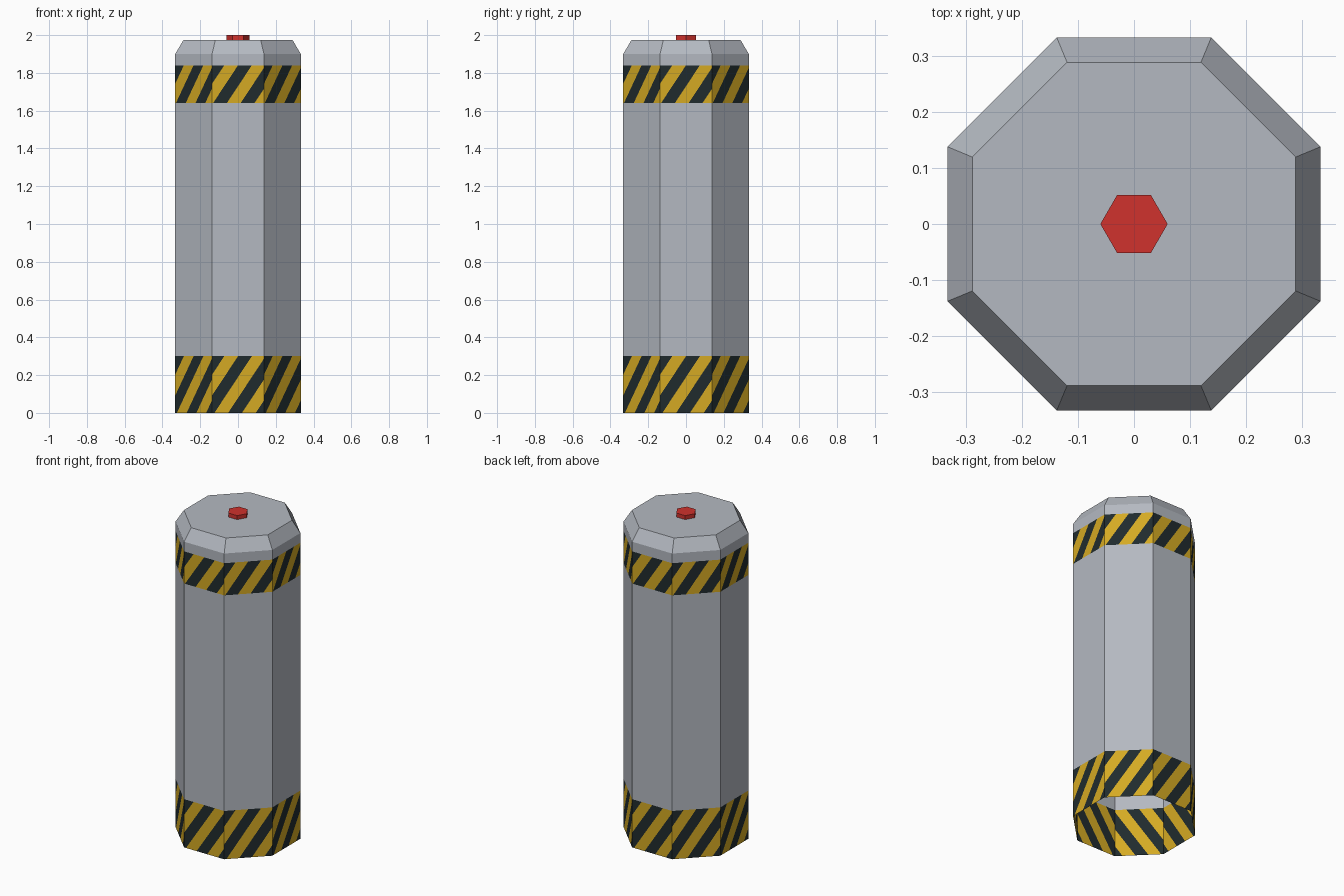
import bpy, bmesh, math
from mathutils import Vector

if "Cube" in bpy.data.objects:
    bpy.data.objects.remove(bpy.data.objects["Cube"])


def material(name, r, g, b):
    lin = [((c / 255 + 0.055) / 1.055) ** 2.4 for c in (r, g, b)]
    m = bpy.data.materials.new(name)
    m.diffuse_color = (*lin, 1)
    m.use_nodes = True
    m.node_tree.nodes["Principled BSDF"].inputs["Base Color"].default_value = m.diffuse_color
    return m


grey = material("grey metal", 180, 185, 193)
yellow = material("warning yellow", 213, 170, 35)
dark = material("warning black", 32, 43, 45)
red = material("red button", 208, 50, 45)


def finish(bm, name, mats):
    me = bpy.data.meshes.new(name)
    bm.to_mesh(me)
    bm.free()
    for m in mats:
        me.materials.append(m)
    ob = bpy.data.objects.new(name, me)
    bpy.context.collection.objects.link(ob)
    return ob


def stack(sides, turn, profile):
    """Stacked polygon rings with a flat top and an open bottom."""
    bm = bmesh.new()
    rings = []
    for r, z in profile:
        rings.append([bm.verts.new((r * math.cos(turn + i * math.tau / sides),
                                    r * math.sin(turn + i * math.tau / sides), z))
                      for i in range(sides)])
    for lo, hi in zip(rings, rings[1:]):
        for i in range(sides):
            j = (i + 1) % sides
            bm.faces.new((lo[i], lo[j], hi[j], hi[i]))
    bm.faces.new(rings[-1])
    bm.normal_update()
    return bm


# Octagonal shell with chamfered top
R = 0.36
BANDS = [(0.0, 0.30), (1.64, 1.84)]
body = stack(8, math.pi / 8, [(R, 0), (R, 0.30), (R, 1.64), (R, 1.84), (R, 1.90), (0.312, 1.975)])

# Slanted hazard stripes, cut into each side of the two bands
HALF, SLOPE = 0.073, 0.66
for side in range(8):
    a = side * math.tau / 8
    n = Vector((math.cos(a), math.sin(a), 0))
    u = Vector((-math.sin(a), math.cos(a), 0))
    for z0, z1 in BANDS:
        def band_faces():
            return [f for f in body.faces if f.normal.dot(n) > 0.99
                    and z0 < f.calc_center_median().z < z1]
        for k in range(-2, 6):
            faces = band_faces()
            geom = set(faces)
            for f in faces:
                geom.update(f.edges)
                geom.update(f.verts)
            bmesh.ops.bisect_plane(body, geom=list(geom), dist=1e-5,
                                   plane_co=u * (k * HALF) + Vector((0, 0, z1)),
                                   plane_no=(u - Vector((0, 0, SLOPE))).normalized())
            body.normal_update()
        for f in band_faces():
            c = f.calc_center_median()
            s = c.dot(u) - SLOPE * (c.z - z1)
            f.material_index = 2 if math.floor(s / HALF) % 2 == 0 else 1
finish(body, "canister_shell", [grey, yellow, dark])

# Hexagonal button on top
finish(stack(6, 0, [(0.06, 1.975), (0.06, 2.0)]), "top_button", [red])
